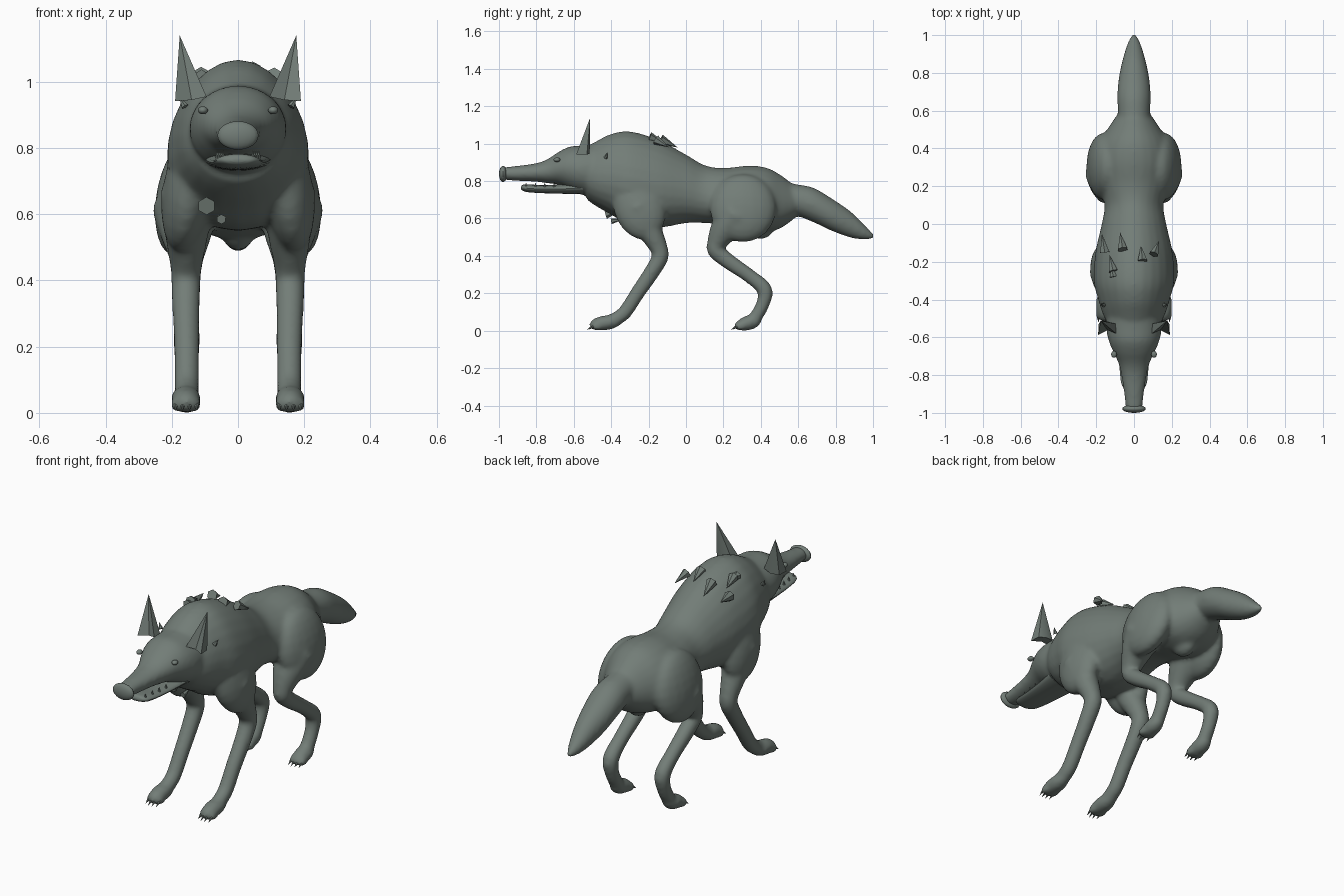
import bpy, bmesh, math
from mathutils import Vector, Matrix

cube = bpy.data.objects.get("Cube")
if cube:
    bpy.data.objects.remove(cube)

fur = bpy.data.materials.new("grey green")
fur.use_nodes = True
COLOUR = (0.17, 0.205, 0.185, 1)
fur.diffuse_color = COLOUR
fur.node_tree.nodes["Principled BSDF"].inputs["Base Color"].default_value = COLOUR


def finish(name, bm, smooth=True, blend=False):
    """Turn a bmesh into an object, optionally fused into one skin."""
    bmesh.ops.recalc_face_normals(bm, faces=bm.faces)
    for f in bm.faces:
        f.smooth = smooth
    me = bpy.data.meshes.new(name)
    bm.to_mesh(me)
    bm.free()
    me.materials.append(fur)
    ob = bpy.data.objects.new(name, me)
    bpy.context.collection.objects.link(ob)
    if blend:
        rem = ob.modifiers.new("fuse", 'REMESH')
        rem.mode = 'VOXEL'
        rem.voxel_size = 0.011
        rem.use_smooth_shade = True
        sm = ob.modifiers.new("soften", 'SMOOTH')
        sm.factor = 0.5
        sm.iterations = 10


def spline(rows, steps=5):
    """Catmull-Rom through rows of numbers."""
    rows = [Vector(r) for r in rows]
    out = []
    for i in range(len(rows) - 1):
        a, b = rows[max(i - 1, 0)], rows[i]
        c, d = rows[i + 1], rows[min(i + 2, len(rows) - 1)]
        for s in range(steps):
            t = s / steps
            out.append(0.5 * (2 * b + (c - a) * t + (2 * a - 5 * b + 4 * c - d) * t ** 2
                              + (3 * b - a - 3 * c + d) * t ** 3))
    return [tuple(v[:]) for v in out + [rows[-1]]]


def skin(bm, rings, taper=0.0):
    """Closed tube through rings given as (centre, side axis, up axis); taper narrows the top."""
    n = 24
    loops = []
    for centre, side, up in rings:
        loop = []
        for k in range(n):
            c, s = math.cos(2 * math.pi * k / n), math.sin(2 * math.pi * k / n)
            loop.append(bm.verts.new(centre + side * c * (1 - taper * s) + up * s))
        loops.append(loop)
    for p, q in zip(loops, loops[1:]):
        for k in range(n):
            bm.faces.new((p[k], p[(k + 1) % n], q[(k + 1) % n], q[k]))
    bm.faces.new(loops[0])
    bm.faces.new(loops[-1])


def trunk(bm, rows, taper=0.0):
    """Upright sections: y, top, bottom, half width."""
    skin(bm, [(Vector((0, y, (t + b) / 2)), Vector((w, 0, 0)), Vector((0, 0, (t - b) / 2)))
              for y, t, b, w in spline(rows)], taper)


def limb(bm, rows):
    """Sections square to the path: x, y, z, radius."""
    pts = spline(rows)
    rings = []
    for i, (x, y, z, r) in enumerate(pts):
        a, b = pts[max(i - 1, 0)], pts[min(i + 1, len(pts) - 1)]
        along = Vector((0, b[1] - a[1], b[2] - a[2])).normalized()
        rings.append((Vector((x, y, z)), Vector((r, 0, 0)), Vector((0, -along.z, along.y)) * r))
    skin(bm, rings)


def ball(bm, centre, radii, tilt=0.0, lean=0.0):
    m = (Matrix.Translation(centre) @ Matrix.Rotation(tilt, 4, 'X')
         @ Matrix.Rotation(lean, 4, 'Y') @ Matrix.Diagonal((*radii, 1)))
    bmesh.ops.create_uvsphere(bm, u_segments=20, v_segments=12, radius=1, matrix=m)


def spike(bm, base, tip, r, sides=8):
    base, tip = Vector(base), Vector(tip)
    d = tip - base
    m = Matrix.Translation((base + tip) / 2) @ d.to_track_quat('Z', 'Y').to_matrix().to_4x4()
    bmesh.ops.create_cone(bm, cap_ends=True, segments=sides, radius1=r, radius2=0,
                          depth=d.length, matrix=m)


# Torso, head, tail and legs fused into one skin
body = bmesh.new()
trunk(body, [(-0.53, 0.985, 0.70, 0.135), (-0.48, 1.013, 0.665, 0.163), (-0.4, 1.052, 0.62, 0.188),
             (-0.3, 1.066, 0.565, 0.212), (-0.15, 1.022, 0.55, 0.203), (0, 0.942, 0.575, 0.17),
             (0.1, 0.885, 0.575, 0.155), (0.2, 0.87, 0.565, 0.18), (0.33, 0.882, 0.53, 0.207),
             (0.43, 0.872, 0.525, 0.185), (0.51, 0.83, 0.55, 0.135), (0.58, 0.775, 0.6, 0.088)], 0.14)
trunk(body, [(-0.42, 1.0, 0.71, 0.14), (-0.55, 0.99, 0.725, 0.147), (-0.62, 0.985, 0.75, 0.134),
             (-0.68, 0.957, 0.78, 0.109), (-0.74, 0.918, 0.788, 0.082), (-0.8, 0.896, 0.796, 0.068),
             (-0.9, 0.882, 0.801, 0.053), (-0.98, 0.874, 0.806, 0.044)])
trunk(body, [(0.5, 0.8, 0.6, 0.09), (0.58, 0.785, 0.615, 0.085), (0.68, 0.765, 0.58, 0.089),
             (0.78, 0.707, 0.533, 0.08), (0.88, 0.638, 0.497, 0.058), (0.96, 0.56, 0.486, 0.033),
             (1.01, 0.51, 0.492, 0.006)])
ball(body, (0, 0.4, 0.55), (0.05, 0.07, 0.06))
for s in (-1, 1):
    # Front leg
    ball(body, (s * 0.15, -0.25, 0.67), (0.078, 0.14, 0.19), 0.3, s * -0.15)
    limb(body, [(s * 0.15, -0.26, 0.67, 0.085), (s * 0.155, -0.195, 0.54, 0.066),
                (s * 0.157, -0.145, 0.44, 0.048), (s * 0.157, -0.14, 0.39, 0.045),
                (s * 0.157, -0.185, 0.31, 0.042),
                (s * 0.155, -0.26, 0.2, 0.039), (s * 0.155, -0.33, 0.095, 0.038),
                (s * 0.155, -0.4, 0.05, 0.037)])
    # Hind leg
    ball(body, (s * 0.162, 0.305, 0.655), (0.085, 0.178, 0.185), 0, s * -0.18)
    limb(body, [(s * 0.16, 0.27, 0.62, 0.1), (s * 0.157, 0.205, 0.54, 0.078),
                (s * 0.155, 0.163, 0.465, 0.052), (s * 0.155, 0.162, 0.425, 0.045),
                (s * 0.155, 0.225, 0.372, 0.042),
                (s * 0.155, 0.34, 0.292, 0.038), (s * 0.155, 0.42, 0.22, 0.041),
                (s * 0.155, 0.41, 0.14, 0.036), (s * 0.155, 0.365, 0.06, 0.036)])
    # Paws and toes
    ball(body, (s * 0.157, -0.43, 0.042), (0.046, 0.09, 0.04), 0.12)
    ball(body, (s * 0.157, 0.335, 0.042), (0.044, 0.072, 0.04), 0.25)
    for k in (-1.5, -0.5, 0.5, 1.5):
        for y in (-0.488, 0.28):
            ball(body, (s * 0.157 + k * 0.021, y + abs(k) * 0.008, 0.025), (0.015, 0.03, 0.024))
finish("body", body, blend=True)

# Claws
claws = bmesh.new()
for s in (-1, 1):
    for k in (-1.5, -0.5, 0.5, 1.5):
        for y in (-0.5, 0.27):
            x = s * 0.157 + k * 0.021
            spike(claws, (x, y + abs(k) * 0.008, 0.026), (x, y - 0.034 + abs(k) * 0.008, 0.006), 0.009)
finish("claws", claws)

nose = bmesh.new()
ball(nose, (0, -0.978, 0.838), (0.062, 0.022, 0.043))
finish("nose", nose)

# Lower jaw and teeth
jaw = bmesh.new()
trunk(jaw, [(-0.55, 0.8, 0.73, 0.1), (-0.65, 0.785, 0.732, 0.088), (-0.76, 0.778, 0.735, 0.077),
            (-0.84, 0.782, 0.74, 0.068), (-0.872, 0.78, 0.748, 0.05), (-0.882, 0.768, 0.757, 0.02)])
finish("jaw", jaw)
teeth = bmesh.new()
for s in (-1, 1):
    for i in range(4):
        x, y = s * (0.045 + 0.006 * i), -0.855 + 0.05 * i
        spike(teeth, (x, y, 0.765), (x, y, 0.794), 0.008)
finish("teeth", teeth)

eyes = bmesh.new()
for s in (-1, 1):
    ball(eyes, (s * 0.106, -0.69, 0.914), (0.015, 0.018, 0.012))
finish("eyes", eyes)

# Cupped pointed ears
ears = bmesh.new()
for s in (-1, 1):
    base = [ears.verts.new((s * x, y, z)) for x, y, z in
            ((0.095, -0.58, 0.955), (0.14, -0.562, 0.945), (0.19, -0.587, 0.942),
             (0.187, -0.53, 0.942), (0.145, -0.515, 0.945), (0.097, -0.528, 0.955))]
    tip = ears.verts.new((s * 0.176, -0.512, 1.14))
    ears.faces.new(base)
    for k in range(6):
        ears.faces.new((base[k], base[(k + 1) % 6], tip))
finish("ears", ears)

# Thorns lying back along the shoulders, with smaller ones on neck and chest
thorns = bmesh.new()
for base, tip, r in (((-0.155, -0.15, 0.965), (-0.17, -0.05, 0.972), 0.028),
                     ((-0.06, -0.135, 1.022), (-0.073, -0.045, 0.98), 0.028),
                     ((0.045, -0.195, 1.035), (0.037, -0.115, 1.005), 0.028),
                     ((0.105, -0.16, 1.02), (0.132, -0.09, 0.98), 0.026),
                     ((-0.11, -0.25, 1.02), (-0.13, -0.16, 0.995), 0.026),
                     ((-0.11, -0.28, 1.015), (-0.12, -0.22, 1.01), 0.022),
                     ((0.16, -0.43, 0.925), (0.178, -0.42, 0.955), 0.012),
                     ((-0.16, -0.43, 0.925), (-0.178, -0.42, 0.955), 0.012),
                     ((-0.095, -0.43, 0.625), (-0.09, -0.34, 0.65), 0.028),
                     ((-0.05, -0.4, 0.585), (-0.052, -0.32, 0.6), 0.015)):
    spike(thorns, base, tip, r, 6)
finish("thorns", thorns, smooth=False)

# Keep crisp edges on the smooth parts
for ob in bpy.context.collection.objects:
    if ob.name in ("jaw", "nose", "claws", "teeth", "ears"):
        bpy.ops.object.select_all(action='DESELECT')
        ob.select_set(True)
        bpy.context.view_layer.objects.active = ob
        bpy.ops.object.shade_smooth_by_angle(angle=math.radians(40))
